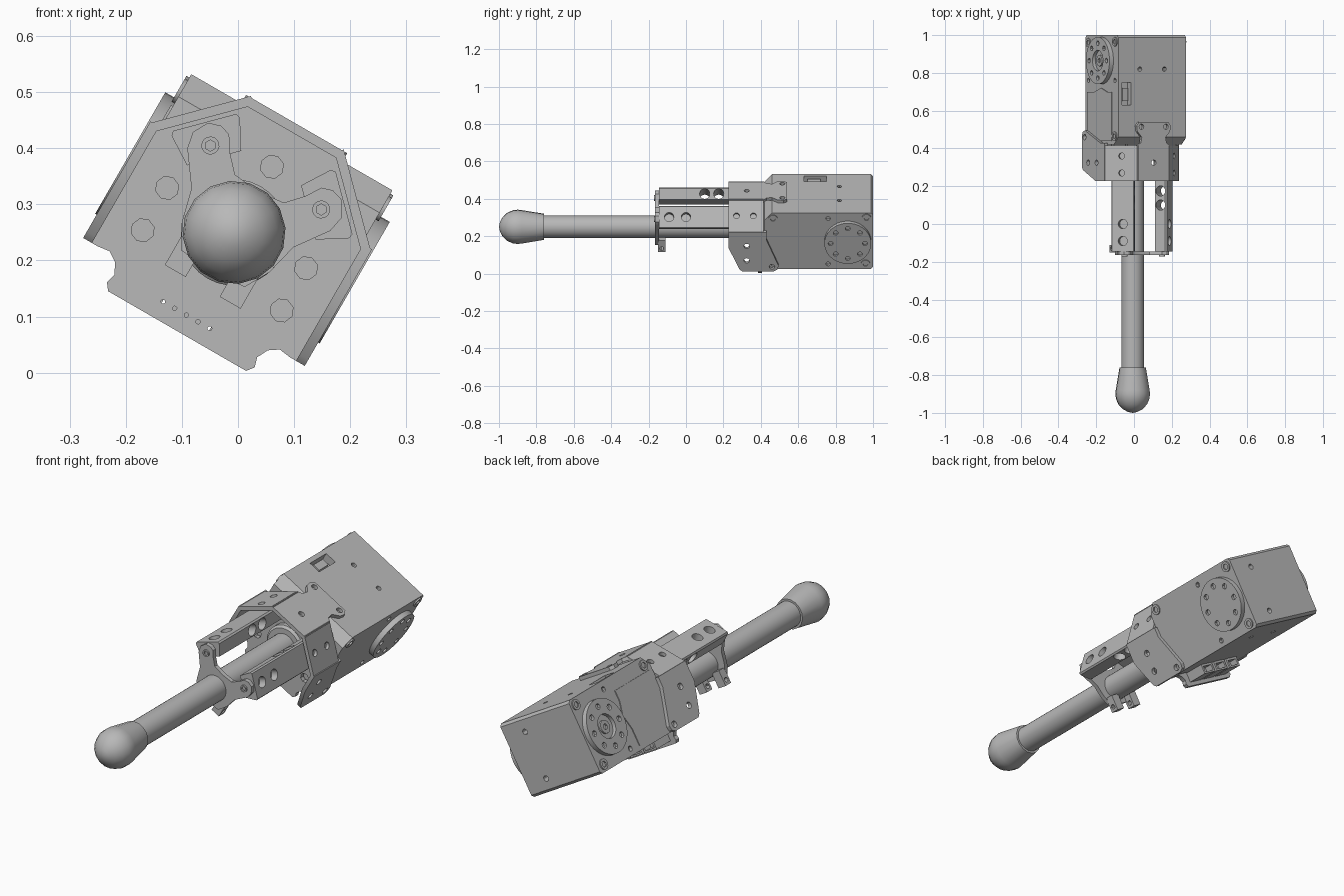
import bpy, bmesh, math
from mathutils import Matrix, Vector

if "Cube" in bpy.data.objects:
    bpy.data.objects.remove(bpy.data.objects["Cube"], do_unlink=True)

grey = bpy.data.materials.new("mid_grey")
grey.use_nodes = True
grey.diffuse_color = (0.48, 0.48, 0.48, 1)
grey.node_tree.nodes["Principled BSDF"].inputs["Base Color"].default_value = (0.48, 0.48, 0.48, 1)

# The whole leg is built upright around the tube axis, then rolled 30 degrees
ROLL = Matrix.Translation((-0.007, 0, 0.25)) @ Matrix.Rotation(math.radians(30), 4, 'Y')
TO3D = {'x': lambda p, d: (d, p[0], p[1]),
        'y': lambda p, d: (p[0], d, p[1]),
        'z': lambda p, d: (p[0], p[1], d)}
parts = []


def add_prism(bm, axis, pts, a, b):
    low = [bm.verts.new(TO3D[axis](p, a)) for p in pts]
    top = [bm.verts.new(TO3D[axis](p, b)) for p in pts]
    n = len(pts)
    bm.faces.new(low)
    bm.faces.new(top[::-1])
    for i in range(n):
        bm.faces.new((low[i], top[i], top[(i + 1) % n], low[(i + 1) % n]))


def circle(c, r, n=16):
    return [(c[0] + r * math.cos(2 * math.pi * i / n),
             c[1] + r * math.sin(2 * math.pi * i / n)) for i in range(n)]


def ring(c, r, count, size):
    return [circle(p, size, 12) for p in circle(c, r, count)]


def rect(x0, x1, y0, y1):
    return [(x0, y0), (x1, y0), (x1, y1), (x0, y1)]


def mirrored(half):
    return half + [(-x, y) for x, y in reversed(half) if abs(x) > 1e-6]


def to_object(name, bm, spin):
    bmesh.ops.recalc_face_normals(bm, faces=bm.faces)
    bm.transform(ROLL @ Matrix.Rotation(math.radians(spin), 4, 'Y'))
    mesh = bpy.data.meshes.new(name)
    bm.to_mesh(mesh)
    bm.free()
    mesh.materials.append(grey)
    ob = bpy.data.objects.new(name, mesh)
    bpy.context.scene.collection.objects.link(ob)
    return ob


def part(name, axis, pts, a, b, holes=(), spin=0):
    """Extruded part; holes are (axis, outline, from, to) cutters."""
    bm = bmesh.new()
    add_prism(bm, axis, pts, a, b)
    ob = to_object(name, bm, spin)
    if holes:
        bm = bmesh.new()
        for h in holes:
            add_prism(bm, *h)
        cutter = to_object(name + "_cutter", bm, spin)
        cutter.hide_render = True
        mod = ob.modifiers.new("holes", 'BOOLEAN')
        mod.operation, mod.solver, mod.object = 'DIFFERENCE', 'EXACT', cutter
        deps = bpy.context.evaluated_depsgraph_get()
        cut = bpy.data.meshes.new_from_object(ob.evaluated_get(deps))
        ob.modifiers.clear()
        ob.data = cut
        bpy.data.objects.remove(cutter, do_unlink=True)
    parts.append(ob)
    return ob


def lathe(name, profile, sides, start=0):
    """Turn (y, radius) points about the tube axis."""
    bm = bmesh.new()
    verts = [bm.verts.new((r, y, 0)) for y, r in profile]
    edges = [bm.edges.new(e) for e in zip(verts, verts[1:])]
    bmesh.ops.spin(bm, geom=verts + edges, cent=(0, 0, 0), axis=(0, 1, 0),
                   angle=2 * math.pi, steps=sides)
    bmesh.ops.remove_doubles(bm, verts=bm.verts, dist=0.0005)
    parts.append(to_object(name, bm, start))


# Motor housing with a chamfered front edge
W = 0.207
HORN = (0.865, 0.03)
SCREWS = [(0.465, 0.17), (0.965, 0.175), (0.96, -0.108)]
small = [(0.76, 0.17), (0.76, -0.11), (0.465, -0.11)]
pits = []
for s in (-1, 1):
    pits += [('x', circle(p, 0.012, 12), s * 0.19, s * 0.22) for p in small]
    pits += [('z', circle((s * 0.075, 0.82), 0.012, 12), 0.17, 0.22),
             ('z', circle((s * 0.075, 0.82), 0.012, 12), -0.16, -0.11),
             ('y', circle((0.09, 0.03 + s * 0.11), 0.013, 12), 0.97, 1.02)]
pits.append(('z', rect(-0.185, -0.13, 0.63, 0.75), 0.17, 0.22))
part("motor_housing", 'x', [(0.42, -0.14), (0.42, 0.16), (0.46, 0.206), (0.988, 0.206),
     (1, 0.194), (1, -0.128), (0.988, -0.14)], -W, W, pits)
part("housing_socket", 'z', rect(-0.175, -0.14, 0.65, 0.72), 0.165, 0.195)
part("side_cover", 'x', [(0.44, -0.12), (0.44, 0.14), (0.7, 0.14), (0.7, 0.09),
     (0.72, 0.03), (0.7, -0.04), (0.7, -0.12)], -W - 0.004, -W + 0.004)

# Output discs and corner screws on both sides
for side, s in (("right", -1), ("left", 1)):
    bolts = [('x', p, s * 0.218, s * 0.25) for p in ring(HORN, 0.092, 8, 0.013)]
    if s < 0:
        bolts.append(('x', circle(HORN, 0.055, 24), -0.213, -0.25))
    part(side + "_output_disc", 'x', circle(HORN, 0.125, 40), s * 0.2, s * 0.231, bolts)
    for i, c in enumerate(SCREWS):
        part(f"{side}_housing_screw_{i}", 'x', circle(c, 0.024, 20), s * 0.2, s * 0.213,
             [('x', circle(c, 0.014, 6), s * 0.203, s * 0.22)])
part("disc_hub", 'x', circle(HORN, 0.03, 16), -0.2, -0.222,
     [('x', circle(HORN, 0.014, 6), -0.21, -0.23)])

# Folded bracket: back plate, side flanges, slanted flanges and top tab
windows = [('y', circle(p, 0.021, 8), 0.37, 0.42) for p in
           [(-0.143, -0.078), (0.143, -0.078), (-0.143, 0.009), (0.143, 0.009), (0, 0.135)]]
windows += [('y', circle((i * 0.024, -0.17), 0.004, 8), 0.37, 0.42) for i in range(-2, 3)]
part("bracket_plate", 'y', mirrored([(0.098, 0.222), (0.225, 0.095), (0.225, -0.143),
     (0.198, -0.143), (0.175, -0.14), (0.157, -0.152), (0.147, -0.172), (0.152, -0.19),
     (0.142, -0.203)]), 0.385, 0.407, windows)
flange = [(0.228, 0.097), (0.228, 0.0), (0.285, -0.13), (0.3, -0.143), (0.47, -0.143),
          (0.49, -0.132), (0.495, -0.11), (0.43, 0.05), (0.43, 0.097)]
for side, s in (("right", -1), ("left", 1)):
    part(side + "_bracket_flange", 'x', flange, s * 0.21, s * 0.228,
         [('x', circle(p, 0.015), s * 0.2, s * 0.24)
          for p in [(0.325, -0.077), (0.325, 0.012), (0.46, -0.115)]])
    part(side + "_slanted_flange", 'z', rect(-0.092, 0.092, 0.228, 0.415), 0.21, 0.227,
         [('z', circle((0, y), 0.016), 0.2, 0.24) for y in (0.27, 0.36)], spin=s * 45)
part("bracket_top_tab", 'z', mirrored([(0.1, 0.228), (0.1, 0.415), (0.078, 0.43), (0.073, 0.46),
     (0.1, 0.49), (0.104, 0.52), (0.09, 0.54)]), 0.206, 0.223,
     [('z', circle(p, 0.014), 0.2, 0.23) for p in [(0, 0.325), (-0.075, 0.515), (0.075, 0.515)]])

# Plugs under the housing, behind the plate
for i in (-1, 0, 1):
    part(f"cable_plug_{i + 2}", 'y', rect(i * 0.085 - 0.036, i * 0.085 + 0.036, -0.185, -0.138),
         0.4, 0.51, [('y', rect(i * 0.085 - 0.026, i * 0.085 + 0.026, -0.177, -0.15), 0.47, 0.53)])

# Two drilled rails, slanted 45 degrees either side of the tube
for side, s in (("right", -1), ("left", 1)):
    drill = [('z', circle((0, y), 0.025, 20), 0.17, 0.22) for y in (-0.09, 0.0)]
    drill += [('x', circle((y, 0.168), 0.027, 20), -0.1, 0.1) for y in (0.1, 0.175)]
    part(side + "_rail", 'y', mirrored([(0.058, 0.203), (0.063, 0.195), (0.05, 0.137)]),
         -0.145, 0.39, drill, spin=s * 45)

# Clamp plate with ears and screws
SCREW = (0.114, 0.113)
part("clamp_plate", 'y', mirrored([(0, 0.085), (0.05, 0.09), (0.078, 0.12), (0.095, 0.147),
     (0.115, 0.153), (0.138, 0.146), (0.153, 0.118), (0.147, 0.088), (0.105, 0.03),
     (0.09, -0.03), (0.065, -0.075), (0, -0.08)]), -0.165, -0.145)
for side, s in (("right", -1), ("left", 1)):
    c = (s * SCREW[0], SCREW[1])
    part(side + "_clamp_screw", 'y', circle(c, 0.016), -0.172, -0.15,
         [('y', circle(c, 0.01, 6), -0.18, -0.163)])
    part(side + "_clamp_ear", 'y', rect(s * 0.035, s * 0.078, -0.112, -0.04), -0.15, -0.11,
         [('x', circle((-0.13, -0.09), 0.011, 12), s * 0.02, s * 0.09)])

# Tube, its socket and the rounded foot
lathe("leg_tube", [(-0.8, 0), (-0.8, 0.06), (0.39, 0.06), (0.39, 0)], 32)
lathe("tube_socket", [(0.35, 0.05), (0.35, 0.085), (0.36, 0.095), (0.39, 0.095)], 32)
lathe("foot", [(-0.76, 0), (-0.76, 0.07), (-0.88, 0.09), (-0.9, 0.092), (-0.925, 0.089),
      (-0.955, 0.076), (-0.98, 0.053), (-0.995, 0.025), (-1, 0)], 16, 10)

bpy.ops.object.select_all(action='DESELECT')
for ob in parts:
    ob.select_set(True)
bpy.context.view_layer.objects.active = parts[0]
bpy.ops.object.shade_smooth_by_angle(angle=math.radians(30))
